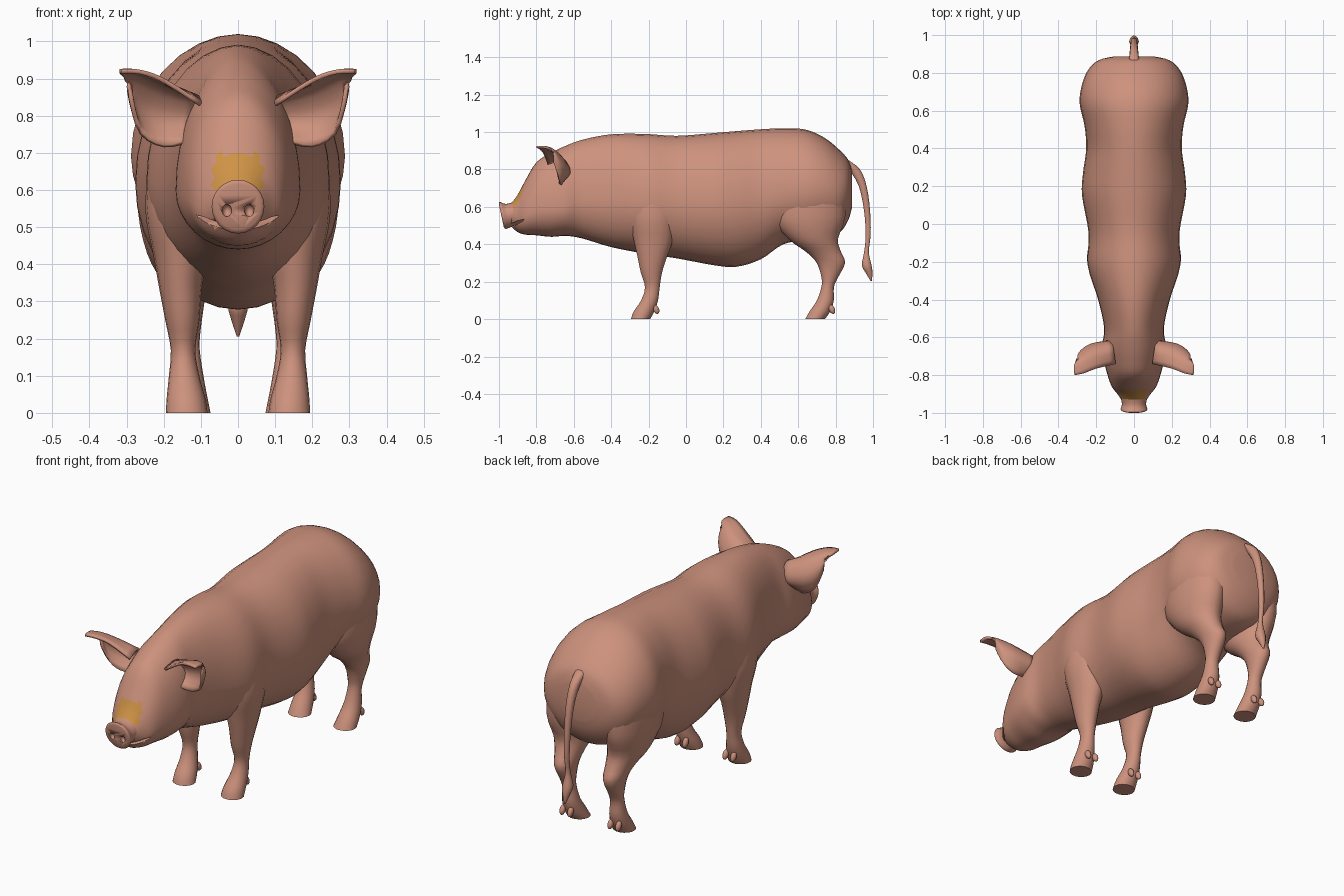
import bpy, bmesh, math
from mathutils import Vector, Matrix

if "Cube" in bpy.data.objects:
    bpy.data.objects.remove(bpy.data.objects["Cube"])


def material(name, rgb):
    m = bpy.data.materials.new(name)
    m.diffuse_color = (*rgb, 1)
    m.use_nodes = True
    m.node_tree.nodes["Principled BSDF"].inputs["Base Color"].default_value = m.diffuse_color
    return m


SKIN = material("pink brown skin", (0.61, 0.285, 0.205))
PATCH = material("orange patch", (0.62, 0.29, 0.06))


def finish(name, bm, angle=50):
    bmesh.ops.recalc_face_normals(bm, faces=bm.faces)
    mesh = bpy.data.meshes.new(name)
    bm.to_mesh(mesh)
    bm.free()
    obj = bpy.data.objects.new(name, mesh)
    bpy.context.collection.objects.link(obj)
    mesh.materials.append(SKIN)
    bpy.ops.object.select_all(action='DESELECT')
    obj.select_set(True)
    bpy.context.view_layer.objects.active = obj
    bpy.ops.object.shade_smooth_by_angle(angle=math.radians(angle))
    return obj


def smooth_rings(rings, steps):
    """Catmull-Rom interpolation between the given rings."""
    out = []
    for i in range(len(rings) - 1):
        a, b, c, d = (rings[min(max(k, 0), len(rings) - 1)] for k in range(i - 1, i + 3))
        for s in range(steps):
            t = s / steps
            out.append([0.5 * (2 * q + (r - p) * t + (2 * p - 5 * q + 4 * r - e) * t * t
                               + (3 * q - p - 3 * r + e) * t ** 3)
                        for p, q, r, e in zip(a, b, c, d)])
    return out + [list(rings[-1])]


def loft(name, rings, tilt=0.0, sides=24, steps=3):
    """Rings are (x, y, z, half width, extent up, extent down); tilt 0 = upright, 90 = level."""
    up = Vector((0, math.sin(math.radians(tilt)), math.cos(math.radians(tilt))))
    bm = bmesh.new()
    loops = []
    for x, y, z, w, hi, lo in smooth_rings(rings, steps):
        loop = []
        for k in range(sides):
            a = 2 * math.pi * k / sides
            s = math.sin(a)
            loop.append(bm.verts.new(Vector((x + w * math.cos(a), y, z)) + up * s * (hi if s > 0 else lo)))
        loops.append(loop)
    for a, b in zip(loops, loops[1:]):
        for k in range(sides):
            n = (k + 1) % sides
            bm.faces.new((a[k], a[n], b[n], b[k]))
    bm.faces.new(loops[0])
    bm.faces.new(loops[-1])
    return finish(name, bm)


def mirror(obj):
    obj.modifiers.new("mirror", 'MIRROR').use_mirror_merge = False


def ellipsoid(name, loc, size, rot_x=0):
    bm = bmesh.new()
    bmesh.ops.create_uvsphere(bm, u_segments=14, v_segments=8, radius=1)
    bm.transform(Matrix.Translation(loc) @ Matrix.Rotation(math.radians(rot_x), 4, 'X')
                 @ Matrix.Diagonal((*size, 1)))
    return finish(name, bm)


def cut(target, cutter):
    mod = target.modifiers.new("cut", 'BOOLEAN')
    mod.operation, mod.solver, mod.object = 'DIFFERENCE', 'EXACT', cutter
    bpy.context.view_layer.objects.active = target
    bpy.ops.object.modifier_apply(modifier=mod.name)
    bpy.data.objects.remove(cutter)


# Head and body: y, top, bottom, half width, height of widest point
profile = [
    (-0.94, .610, .500, .060, .56), (-0.90, .665, .465, .088, .55),
    (-0.86, .740, .452, .118, .56), (-0.80, .838, .448, .140, .58),
    (-0.72, .890, .440, .160, .59), (-0.64, .928, .445, .168, .60),
    (-0.55, .960, .430, .158, .63), (-0.40, .988, .385, .190, .63),
    (-0.22, .990, .350, .245, .62), (-0.05, .980, .325, .240, .62),
    (0.15, .995, .288, .275, .62), (0.27, 1.005, .280, .270, .62),
    (0.40, 1.015, .320, .253, .64), (0.52, 1.020, .400, .262, .68),
    (0.64, 1.013, .420, .288, .69), (0.74, .970, .430, .275, .69),
    (0.82, .905, .460, .240, .68), (0.868, .850, .530, .185, .69),
    (0.888, .790, .600, .100, .69)]
body = loft("body", [(0, y, zw, w, top - zw, zw - bot) for y, top, bot, w, zw in profile],
            sides=32, steps=4)

# Mouth slit
cut(body, ellipsoid("mouth_cutter", (0, -0.91, 0.512), (0.13, 0.10, 0.010), 24))

# Orange patch over the bridge of the snout
body.data.materials.append(PATCH)
for f in body.data.polygons:
    c = f.center
    if -0.945 < c.y < -0.872 and 0.595 < c.z < 0.695 and abs(c.x) < 0.066 and f.normal.z > 0.1:
        f.material_index = 1

# Snout with a tilted disc and two nostrils
snout = loft("snout", [
    (0, -0.86, 0.575, .085, .075, .06), (0, -0.92, 0.562, .070, .062, .060),
    (0, -0.955, 0.556, .064, .062, .068), (0, -0.980, 0.556, .071, .073, .075),
    (0, -0.988, 0.556, .062, .062, .064)], tilt=-12)
for side in (-1, 1):
    cut(snout, ellipsoid("nostril_cutter", (side * 0.03, -0.985, 0.545), (0.013, 0.02, 0.017)))

# Legs: x, y, z, half width, half depth
front = [(.155, -.19, .72, .080, .10), (.160, -.18, .55, .090, .125), (.155, -.175, .42, .072, .105),
         (.155, -.18, .34, .058, .082), (.150, -.185, .25, .046, .058), (.148, -.18, .17, .033, .040),
         (.145, -.195, .10, .041, .046), (.140, -.225, .04, .052, .056), (.138, -.243, 0, .056, .052)]
hind = [(.150, .68, .75, .120, .17), (.165, .66, .55, .105, .195), (.155, .68, .43, .090, .135),
        (.145, .735, .36, .065, .095), (.140, .775, .30, .050, .077), (.138, .768, .22, .037, .044),
        (.137, .757, .17, .034, .034), (.135, .745, .10, .042, .046), (.133, .715, .04, .051, .056),
        (.130, .69, 0, .056, .053)]
for name, rings, claw_y in (("front", front, -.160), ("hind", hind, .780)):
    mirror(loft(name + "_legs", [(x, y, z, w, d, d) for x, y, z, w, d in rings], tilt=90, sides=18))
    for i, x in enumerate((.115, .160)):
        mirror(ellipsoid(f"{name}_dewclaws_{i}", (x, claw_y, .052), (.014, .016, .026), 25))

# Ears: cupped sheets, rows from root to tip, each from front edge round the back to the lower edge
ear_rows = [
    [(.10, -.74, .83), (.11, -.66, .85), (.12, -.62, .78), (.14, -.68, .73)],
    [(.20, -.765, .895), (.21, -.68, .88), (.23, -.64, .80), (.20, -.67, .718)],
    [(.265, -.79, .918), (.275, -.72, .91), (.285, -.68, .84), (.26, -.68, .752)],
    [(.315, -.80, .920), (.318, -.75, .918), (.295, -.71, .895), (.288, -.71, .845)]]
bm = bmesh.new()
flat = [[c for p in row for c in p] for row in ear_rows]
grid = []
for row in smooth_rings(flat, 3):
    pts = smooth_rings([row[i:i + 3] for i in range(0, 12, 3)], 3)
    grid.append([bm.verts.new(p) for p in pts])
for a, b in zip(grid, grid[1:]):
    for k in range(len(a) - 1):
        bm.faces.new((a[k], a[k + 1], b[k + 1], b[k]))
ears = finish("ears", bm)
thick = ears.modifiers.new("thickness", 'SOLIDIFY')
thick.thickness, thick.offset = 0.012, 0
mirror(ears)

# Tail with a tuft: y, z, half width, half depth
tail = [(.84, .85, .030, .030), (.90, .80, .024, .032), (.945, .71, .020, .022), (.968, .58, .016, .017),
        (.974, .45, .013, .014), (.965, .36, .012, .013), (.966, .29, .026, .027), (.978, .25, .018, .020),
        (.990, .205, .003, .004)]
loft("tail", [(0, y, z, w, d, d) for y, z, w, d in tail], tilt=90, sides=10)
